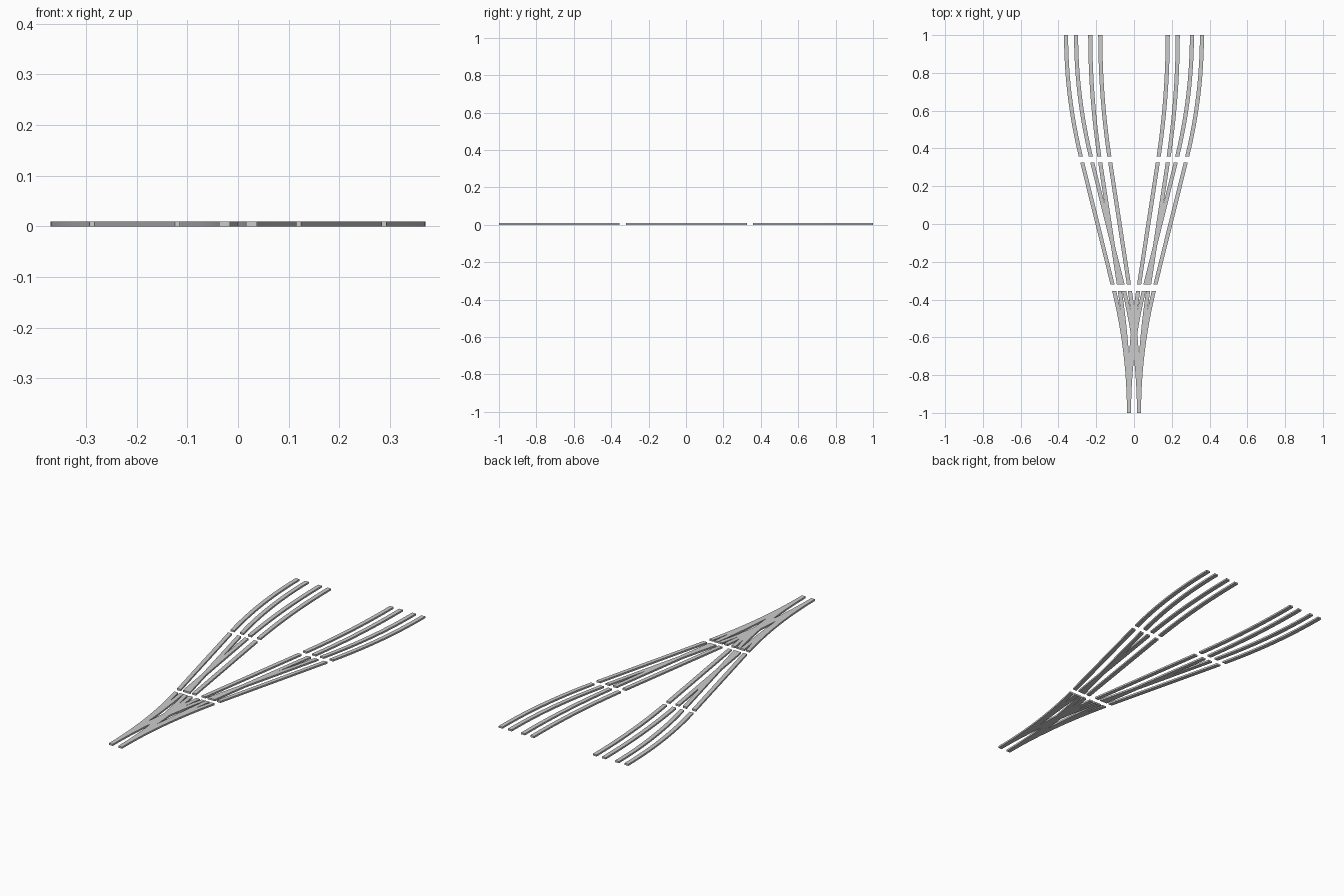
import bpy, bmesh, math

if "Cube" in bpy.data.objects:
    bpy.data.objects.remove(bpy.data.objects["Cube"])

ARC = 0.66            # length of each curved end
HALF_GAUGE = 0.0265   # rail offset from track centre
HALF_W = 0.0108       # half width of a rail
HEIGHT = 0.009


def centre(y, s):
    """Track centre: curve out, straight, curve back to parallel."""
    k = s / (2 * ARC)
    if y < -1 + ARC:
        return k * (y + 1) ** 2
    if y > 1 - ARC:
        return s * (2 - ARC) - k * (1 - y) ** 2
    return s * ARC / 2 + s * (y + 1 - ARC)


def rail(bm, slope, side, y0, y1, steps):
    # Rectangular rail bar swept along the track
    rings = []
    for i in range(steps + 1):
        y = y0 + (y1 - y0) * i / steps
        x = centre(y, slope) + side * HALF_GAUGE
        rings.append([bm.verts.new((x + dx, y, z)) for dx, z in
                      ((-HALF_W, 0), (HALF_W, 0), (HALF_W, HEIGHT), (-HALF_W, HEIGHT))])
    for a, b in zip(rings, rings[1:]):
        for j in range(4):
            k = (j + 1) % 4
            bm.faces.new((a[j], a[k], b[k], b[j]))
    bm.faces.new(rings[0])
    bm.faces.new(rings[-1][::-1])


# Three track sections with gaps, each with four diverging tracks
sections = {"junction_rails": (-1, -0.355, 12),
            "straight_rails": (-0.32, 0.325, 1),
            "parallel_rails": (0.358, 1, 12)}
for name, (y0, y1, steps) in sections.items():
    for label, slope in (("inner_left", -0.153), ("inner_right", 0.153),
                         ("outer_left", -0.2485), ("outer_right", 0.2485)):
        bm = bmesh.new()
        for side in (-1, 1):
            rail(bm, slope, side, y0, y1, steps)
        bmesh.ops.recalc_face_normals(bm, faces=bm.faces)
        me = bpy.data.meshes.new(f"{name}_{label}")
        bm.to_mesh(me)
        bm.free()
        ob = bpy.data.objects.new(f"{name}_{label}", me)
        bpy.context.collection.objects.link(ob)
        ob.select_set(True)
        bpy.context.view_layer.objects.active = ob
bpy.ops.object.shade_smooth_by_angle(angle=math.radians(30))
